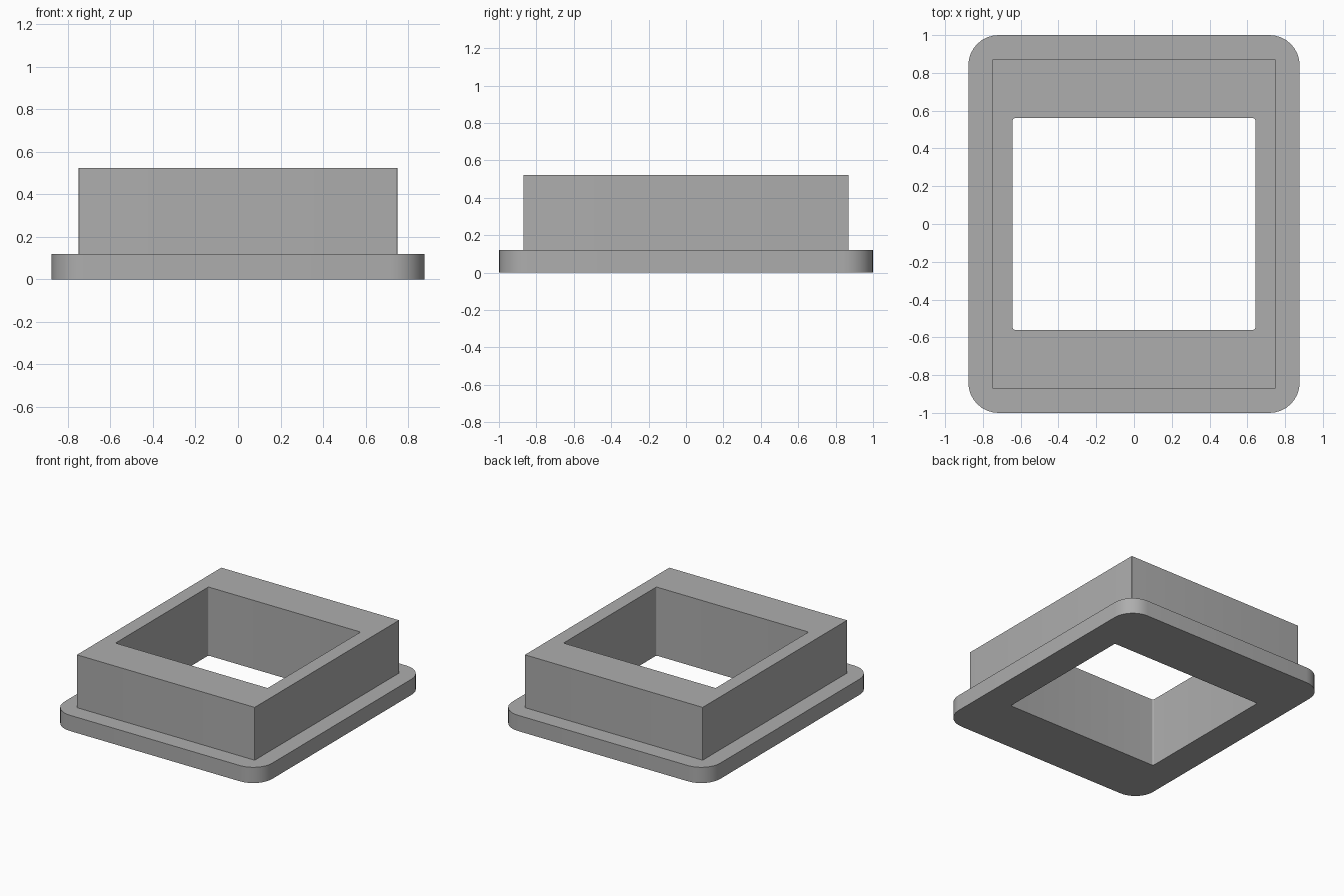
import bpy, bmesh
from math import cos, sin, pi

cube = bpy.data.objects.get("Cube")
if cube:
    bpy.data.objects.remove(cube, do_unlink=True)

SEGMENTS = 8  # per rounded corner


def rounded_loop(bm, half_x, half_y, radius, z):
    """Ring of vertices around a rounded rectangle."""
    verts = []
    for corner, (sx, sy) in enumerate([(1, 1), (-1, 1), (-1, -1), (1, -1)]):
        for i in range(SEGMENTS + 1):
            a = (corner + i / SEGMENTS) * pi / 2
            verts.append(bm.verts.new((sx * (half_x - radius) + radius * cos(a),
                                       sy * (half_y - radius) + radius * sin(a), z)))
    return verts


# Plain grey
grey = bpy.data.materials.new("plain_grey")
grey.use_nodes = True
colour = (0.42, 0.42, 0.42, 1)
grey.diffuse_color = colour
grey.node_tree.nodes["Principled BSDF"].inputs["Base Color"].default_value = colour

# Section of the frame: half width, half depth, corner radius, height
base_top, frame_top = 0.12, 0.523
hole = (0.642, 0.56, 0.01)
flange = (0.877, 1.0, 0.16)
collar = (0.75, 0.87, 0.003)
section = [(*hole, 0), (*flange, 0), (*flange, base_top),
           (*collar, base_top), (*collar, frame_top), (*hole, frame_top)]

# Flange, collar and hole walls, joined ring to ring into one closed body
bm = bmesh.new()
loops = [rounded_loop(bm, *ring) for ring in section]
for lower, upper in zip(loops, loops[1:] + loops[:1]):
    for i in range(len(lower)):
        j = (i + 1) % len(lower)
        bm.faces.new((lower[i], lower[j], upper[j], upper[i]))
bmesh.ops.recalc_face_normals(bm, faces=bm.faces)
mesh = bpy.data.meshes.new("flanged_frame")
bm.to_mesh(mesh)
bm.free()
mesh.materials.append(grey)

frame = bpy.data.objects.new("flanged_frame", mesh)
bpy.context.collection.objects.link(frame)
bpy.ops.object.select_all(action='DESELECT')
frame.select_set(True)
bpy.context.view_layer.objects.active = frame
bpy.ops.object.shade_smooth_by_angle(angle=pi / 6)
